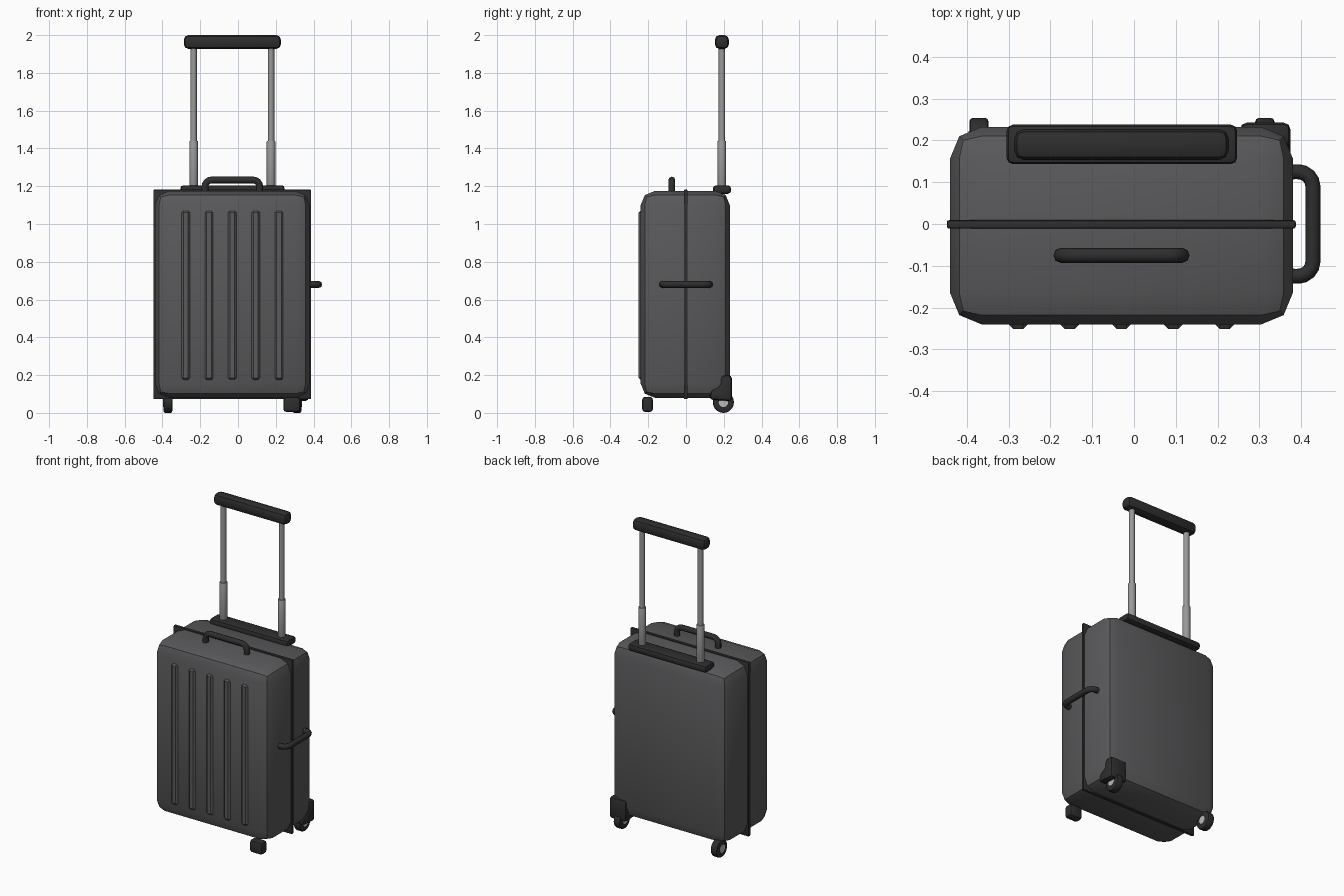
import bpy
import bmesh
import math
from mathutils import Matrix, Vector

cube = bpy.data.objects.get("Cube")
if cube:
    bpy.data.objects.remove(cube, do_unlink=True)


def material(name, r, g, b):
    mat = bpy.data.materials.new(name)
    mat.use_nodes = True
    mat.diffuse_color = (r, g, b, 1)
    mat.node_tree.nodes["Principled BSDF"].inputs["Base Color"].default_value = (r, g, b, 1)
    return mat


SHELL = material("charcoal shell", 0.1, 0.1, 0.105)
BLACK = material("black plastic", 0.027, 0.027, 0.027)
METAL = material("grey metal", 0.32, 0.32, 0.32)
HUB = material("light hub", 0.5, 0.5, 0.5)


def finish(name, bm, mat, bevel=0, segments=2):
    bmesh.ops.recalc_face_normals(bm, faces=bm.faces)
    if bevel:
        bmesh.ops.bevel(bm, geom=bm.edges[:], offset=bevel, segments=segments,
                        profile=0.5, affect='EDGES', clamp_overlap=True)
    mesh = bpy.data.meshes.new(name)
    bm.to_mesh(mesh)
    bm.free()
    mesh.materials.append(mat)
    obj = bpy.data.objects.new(name, mesh)
    bpy.context.collection.objects.link(obj)
    bpy.ops.object.select_all(action='DESELECT')
    obj.select_set(True)
    bpy.context.view_layer.objects.active = obj
    bpy.ops.object.shade_smooth_by_angle(angle=math.radians(32))
    return obj


def box(name, low, high, mat, bevel=0, segments=2):
    low, high = Vector(low), Vector(high)
    bm = bmesh.new()
    bmesh.ops.create_cube(bm, size=1, matrix=Matrix.Translation((low + high) / 2)
                          @ Matrix.Diagonal((*(high - low), 1)))
    return finish(name, bm, mat, bevel, segments)


def cylinder(name, centre, radius, depth, mat, axis='Z', sides=16, bevel=0):
    bm = bmesh.new()
    turn = Matrix.Rotation(math.pi / 2, 4, 'Y') if axis == 'X' else Matrix()
    bmesh.ops.create_cone(bm, cap_ends=True, segments=sides, radius1=radius,
                          radius2=radius, depth=depth,
                          matrix=Matrix.Translation(centre) @ turn)
    if bevel:
        rims = [e for e in bm.edges if any(len(f.verts) > 4 for f in e.link_faces)]
        bmesh.ops.bevel(bm, geom=rims, offset=bevel, segments=2, profile=0.5, affect='EDGES')
    return finish(name, bm, mat)


def bail_handle(name, half, rise, radius, corner, matrix):
    # U-shaped tube with rounded corners, drawn in its own XZ plane
    right = [(half, 0)]
    for i in range(5):
        a = i * math.pi / 8
        right.append((half - corner + corner * math.cos(a), rise - corner + corner * math.sin(a)))
    path = right + [(-x, z) for x, z in reversed(right)]
    curve = bpy.data.curves.new(name, 'CURVE')
    curve.dimensions = '3D'
    curve.bevel_depth = radius
    curve.bevel_resolution = 2
    curve.use_fill_caps = True
    spline = curve.splines.new('POLY')
    spline.points.add(len(path) - 1)
    for point, (x, z) in zip(spline.points, path):
        point.co = (*(matrix @ Vector((x, 0, z))), 1)
    curve.materials.append(BLACK)
    bpy.context.collection.objects.link(bpy.data.objects.new(name, curve))


# Case and zip rim
box("case_shell", (-0.44, -0.24, 0.08), (0.38, 0.232, 1.175), SHELL, 0.075)
box("zip_rim", (-0.448, -0.011, 0.073), (0.387, 0.009, 1.182), BLACK, 0.005)

# Raised ribs on the front, with sloping sides
for i in range(5):
    x = -0.03 + (i - 2) * 0.1235
    box(f"front_rib_{i + 1}", (x - 0.022, -0.251, 0.175), (x + 0.022, -0.224, 1.07),
        SHELL, 0.01, 1)

# Carry handles
bail_handle("top_handle", 0.145, 0.075, 0.018, 0.035, Matrix.Translation((-0.03, -0.075, 1.158)))
bail_handle("side_handle", 0.125, 0.068, 0.018, 0.035,
            Matrix.Translation((0.36, 0, 0.68)) @ Matrix(((0, 0, 1, 0), (1, 0, 0, 0),
                                                        (0, 1, 0, 0), (0, 0, 0, 1))))

# Telescopic pull handle
box("pull_base", (-0.305, 0.143, 1.16), (0.247, 0.238, 1.205), BLACK, 0.016)
for side, x in (("right", -0.235), ("left", 0.175)):
    cylinder(f"{side}_outer_tube", (x, 0.19, 1.315), 0.023, 0.25, METAL, bevel=0.004)
    cylinder(f"{side}_inner_tube", (x, 0.19, 1.69), 0.017, 0.52, METAL)
box("pull_grip", (-0.287, 0.153, 1.927), (0.227, 0.227, 2.0), BLACK, 0.024)

# Rear wheels with hubs
for side, x in (("right", -0.371), ("left", 0.313)):
    cylinder(f"{side}_wheel", (x, 0.198, 0.056), 0.056, 0.046, BLACK, 'X', 20, 0.009)
    cylinder(f"{side}_hub", (x, 0.198, 0.056), 0.025, 0.05, HUB, 'X', 16)

# Wheel housing around the rear left corner
outline = [(0.125, 0.07), (0.243, 0.062), (0.243, 0.2), (0.185, 0.2), (0.178, 0.145), (0.13, 0.12)]
bm = bmesh.new()
face = bm.faces.new([bm.verts.new((0.253, y, z)) for y, z in outline])
extruded = bmesh.ops.extrude_face_region(bm, geom=[face])["geom"]
bmesh.ops.translate(bm, vec=(0.122, 0, 0),
                    verts=[g for g in extruded if isinstance(g, bmesh.types.BMVert)])
finish("wheel_housing", bm, BLACK, 0.018)

# Front foot
box("front_foot", (0.24, -0.232, 0.005), (0.33, -0.175, 0.085), BLACK, 0.016)
